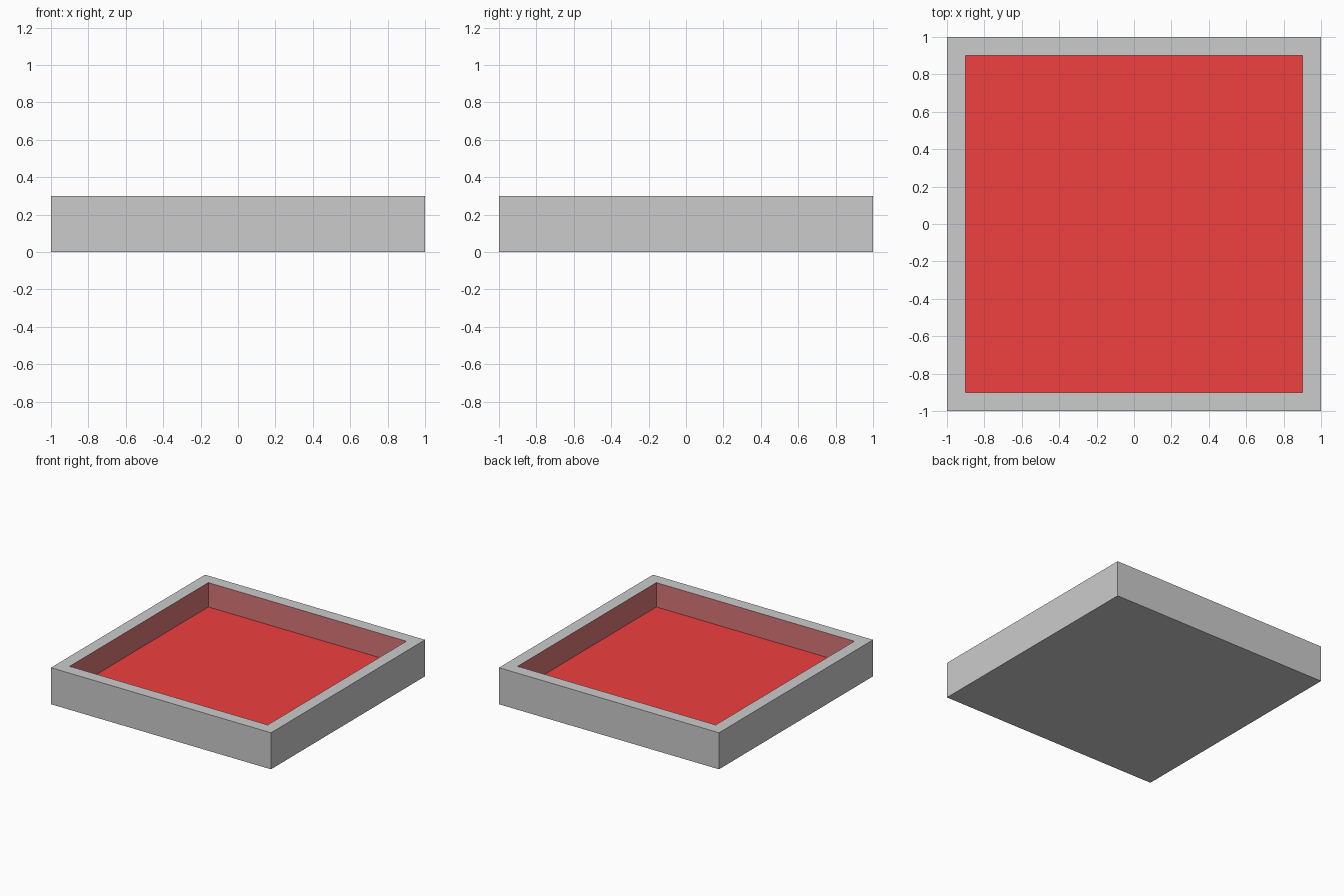
import bpy, bmesh
from mathutils import Matrix, Vector

if "Cube" in bpy.data.objects:
    bpy.data.objects.remove(bpy.data.objects["Cube"])

SIZE, HEIGHT, RIM, DEPTH = 2.0, 0.3, 0.1, 0.2


def make_material(name, color):
    mat = bpy.data.materials.new(name)
    mat.diffuse_color = (*color, 1.0)
    mat.use_nodes = True
    mat.node_tree.nodes["Principled BSDF"].inputs["Base Color"].default_value = mat.diffuse_color
    return mat


# Solid outer block standing on the ground
bm = bmesh.new()
bmesh.ops.create_cube(bm, size=1.0, matrix=Matrix.Translation((0, 0, HEIGHT / 2))
                      @ Matrix.Diagonal((SIZE, SIZE, HEIGHT, 1)))

# Inset the top to leave a rim, then inset again straight down for the recess
floor = max(bm.faces, key=lambda f: f.calc_center_median().z)
bmesh.ops.inset_region(bm, faces=[floor], thickness=RIM, use_even_offset=True)
walls = bmesh.ops.extrude_discrete_faces(bm, faces=[floor])
floor = walls["faces"][0]
bmesh.ops.translate(bm, verts=floor.verts[:], vec=Vector((0, 0, -DEPTH)))

# Recess colours: bright floor, darker inner walls
inner_walls = {f for e in floor.edges for f in e.link_faces} - {floor}
floor.material_index = 1
for face in inner_walls:
    face.material_index = 2
bm.normal_update()

mesh = bpy.data.meshes.new("tray")
bm.to_mesh(mesh)
bm.free()
for mat in (make_material("rim_grey", (0.7, 0.7, 0.7)),
            make_material("floor_red", (0.87, 0.05, 0.05)),
            make_material("wall_dark_red", (0.69, 0.18, 0.18))):
    mesh.materials.append(mat)
tray = bpy.data.objects.new("tray", mesh)
bpy.context.collection.objects.link(tray)
